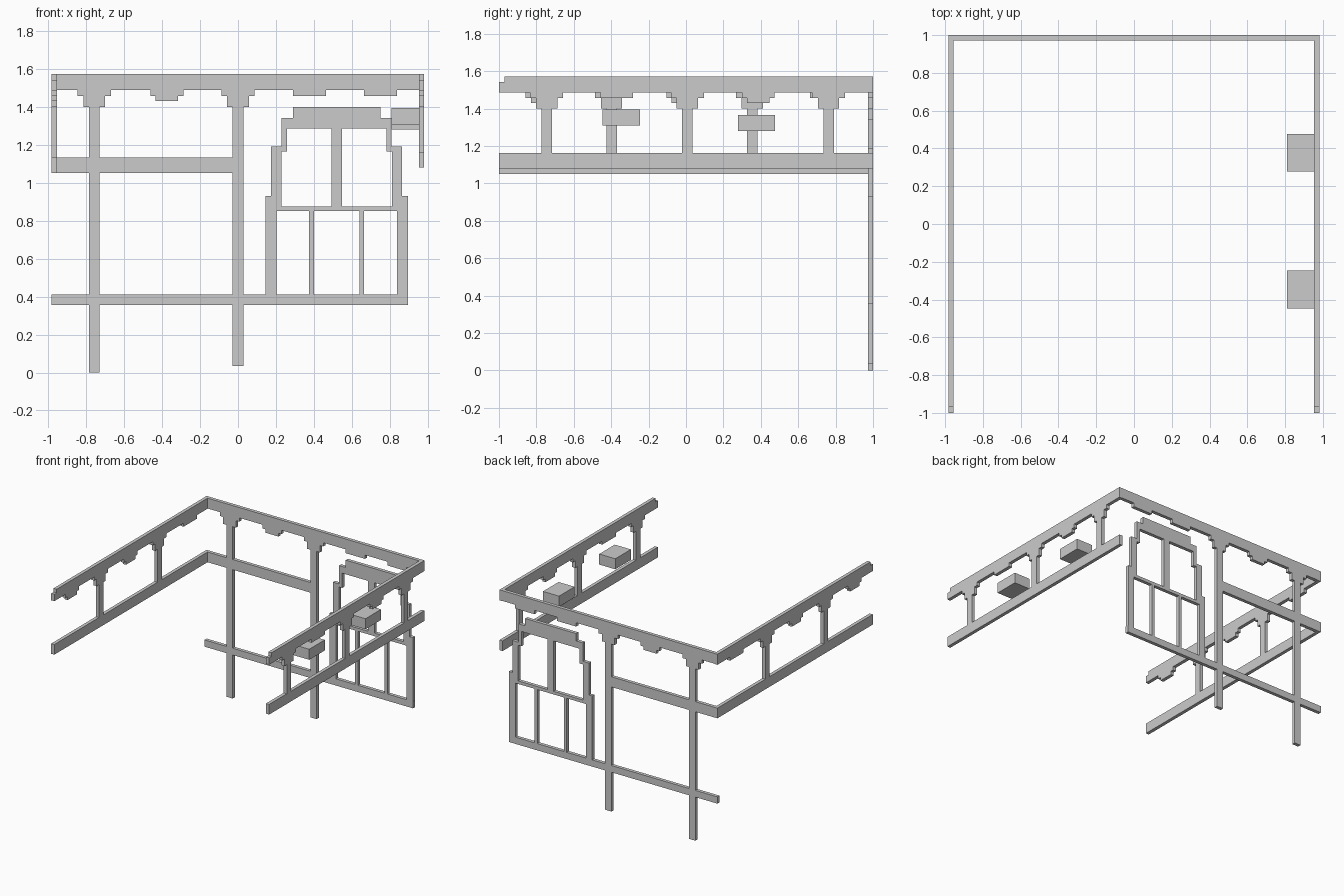
import bpy, bmesh
from mathutils import Vector

if "Cube" in bpy.data.objects:
    bpy.data.objects.remove(bpy.data.objects["Cube"])


def frame(name, rects, place, push):
    """Merge (u0, u1, z0, z1) rectangles into one flat outline and extrude it."""
    us = sorted({round(u, 4) for r in rects for u in r[:2]})
    zs = sorted({round(z, 4) for r in rects for z in r[2:]})
    bm = bmesh.new()
    verts = {}

    def vert(u, z):
        if (u, z) not in verts:
            verts[u, z] = bm.verts.new(place(u, z))
        return verts[u, z]

    for a, b in zip(us, us[1:]):
        for c, d in zip(zs, zs[1:]):
            u, z = (a + b) / 2, (c + d) / 2
            if any(r[0] < u < r[1] and r[2] < z < r[3] for r in rects):
                bm.faces.new([vert(a, c), vert(b, c), vert(b, d), vert(a, d)])
    ext = bmesh.ops.extrude_face_region(bm, geom=bm.faces[:], use_keep_orig=True)
    moved = [g for g in ext["geom"] if isinstance(g, bmesh.types.BMVert)]
    bmesh.ops.translate(bm, verts=moved, vec=Vector(push))
    bmesh.ops.recalc_face_normals(bm, faces=bm.faces[:])
    me = bpy.data.meshes.new(name)
    bm.to_mesh(me)
    bm.free()
    bpy.context.collection.objects.link(bpy.data.objects.new(name, me))


def post(c, z0):
    """Post with a stepped bracket under the top beam."""
    return [(c - .028, c + .028, z0, 1.5), (c - .057, c + .057, 1.4, 1.5),
            (c - .088, c + .088, 1.457, 1.5)]


def pendant(c, deep):
    """Stepped ornament hanging midway between posts."""
    r = [(c - .087, c + .087, 1.457, 1.5)]
    if deep:
        r.append((c - .06, c + .06, 1.43, 1.5))
    return r


# Back frame: beams, posts and pendants
back = [(-.955, .953, 1.488, 1.572), (-.955, 0, 1.05, 1.133), (-.983, .897, .355, .41)]
back += post(-.757, 0) + post(0, .035)
back += pendant(-.375, True) + pendant(.377, False) + pendant(.752, False)

# Stepped window: mirrored sides about its centre line
MID = .52
for a, b, z0, z1 in [(.145, .202, .355, .93), (.175, .228, .85, 1.19),
                     (.23, .258, 1.165, 1.34), (.175, .23, 1.165, 1.19),
                     (.375, .4, .4, .86)]:
    back += [(a, b, z0, z1), (2 * MID - b, 2 * MID - a, z0, z1)]
back += [(.23, .81, 1.285, 1.34), (.29, .75, 1.285, 1.4),
         (.18, .86, .85, .875), (.492, .548, .86, 1.3)]
frame("back_frame", back, lambda u, z: (u, .972, z), (0, .028, 0))


# Side frames: notched top beam, lower rail, posts and pendants
def side(rail):
    return [(-1, 1, 1.486, 1.542), (-.97, 1, 1.486, 1.572), (-1, 1, rail, rail + .083)]


left = side(1.05)
for c in (-.398, .355):
    left += post(c, 1.1)
for c, deep in ((-.77, True), (-.018, True), (.75, False)):
    left += pendant(c, deep)
frame("left_frame", left, lambda u, z: (-.983, u, z), (.028, 0, 0))

right = side(1.08)
for c in (-.745, .007, .762):
    right += post(c, 1.12)
for c, deep in ((-.37, False), (.387, True)):
    right += pendant(c, deep)
frame("right_frame", right, lambda u, z: (.953, u, z), (.028, 0, 0))

# Two boxes on the inner face of the right frame
for name, y0, z0 in (("front_box", -.447, 1.308), ("rear_box", .277, 1.28)):
    frame(name, [(y0, y0 + .2, z0, z0 + .086)], lambda u, z: (.81, u, z), (.145, 0, 0))
